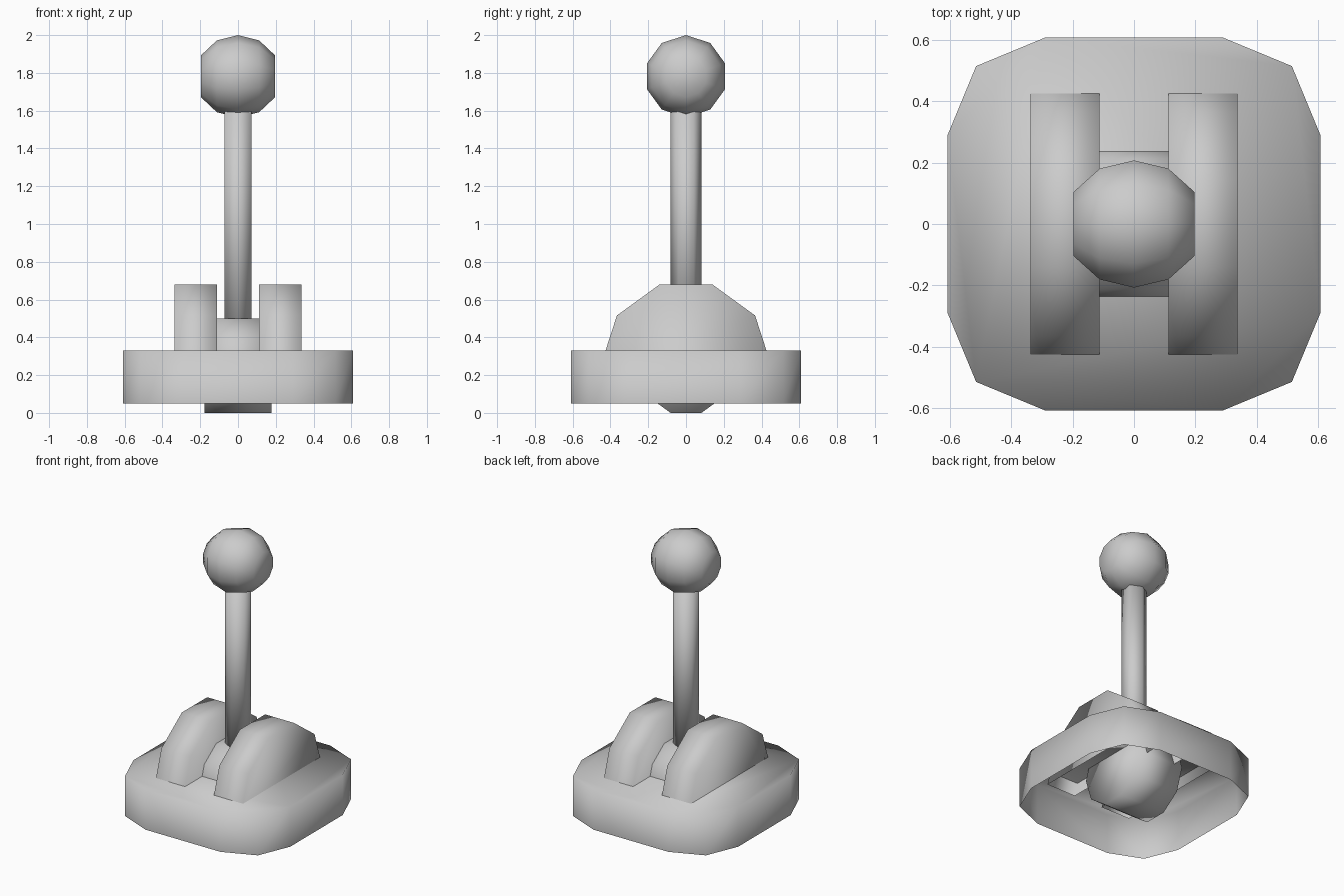
import bpy, bmesh, math

if "Cube" in bpy.data.objects:
    bpy.data.objects.remove(bpy.data.objects["Cube"])


def loft(name, rings, cap_start=True, cap_end=True, closed=True):
    """Join matching rings of points into one smooth-shaded skin."""
    bm = bmesh.new()
    loops = [[bm.verts.new(p) for p in ring] for ring in rings]
    n = len(loops[0])
    for a, b in zip(loops, loops[1:]):
        for i in range(n if closed else n - 1):
            j = (i + 1) % n
            bm.faces.new((a[i], a[j], b[j], b[i]))
    if cap_start:
        bm.faces.new(loops[0][::-1])
    if cap_end:
        bm.faces.new(loops[-1])
    bmesh.ops.recalc_face_normals(bm, faces=bm.faces)
    mesh = bpy.data.meshes.new(name)
    bm.to_mesh(mesh)
    bm.free()
    for p in mesh.polygons:
        p.use_smooth = True
    ob = bpy.data.objects.new(name, mesh)
    bpy.context.collection.objects.link(ob)
    return ob


def x_ring(x, r, cz, start, count, sides=10):
    """Arc of a regular polygon around an axis along x."""
    step = math.tau / sides
    return [(x, r * math.cos(start + i * step), cz + r * math.sin(start + i * step))
            for i in range(count)]


# Base housing: rounded square shell, closed on top and open below
outline = []
for k in range(4):
    c, s = round(math.cos(k * math.pi / 2)), round(math.sin(k * math.pi / 2))
    for x, y in ((0.608, 0.29), (0.515, 0.515), (0.29, 0.608)):
        outline.append((c * x - s * y, s * x + c * y))
loft("base_housing", [[(x, y, z) for x, y in outline] for z in (0.05, 0.33)],
     cap_start=False)

# Pivot drum lying across the base
loft("pivot_drum", [x_ring(x, 0.263, 0.25, 0, 10) for x in (-0.177, 0.177)])

# Half-round guards on both sides of the lever, open below
for side, name in ((-1, "guard_left"), (1, "guard_right")):
    loft(name, [x_ring(side * x, 0.452, 0.25, 0, 6) for x in (0.112, 0.337)],
         closed=False)

# Six-sided lever shaft
loft("lever_shaft", [[(0.082 * math.sin(i * math.pi / 3),
                       0.082 * math.cos(i * math.pi / 3), z) for i in range(6)]
                     for z in (0.4, 1.6)])

# Ball knob: ten-sided rings along x with flat ends
loft("ball_knob", [x_ring(x, r, 1.782, math.pi / 2, 10)
                   for x, r in ((-0.197, 0.11), (-0.112, 0.19), (0, 0.218),
                                (0.112, 0.19), (0.197, 0.11))])
